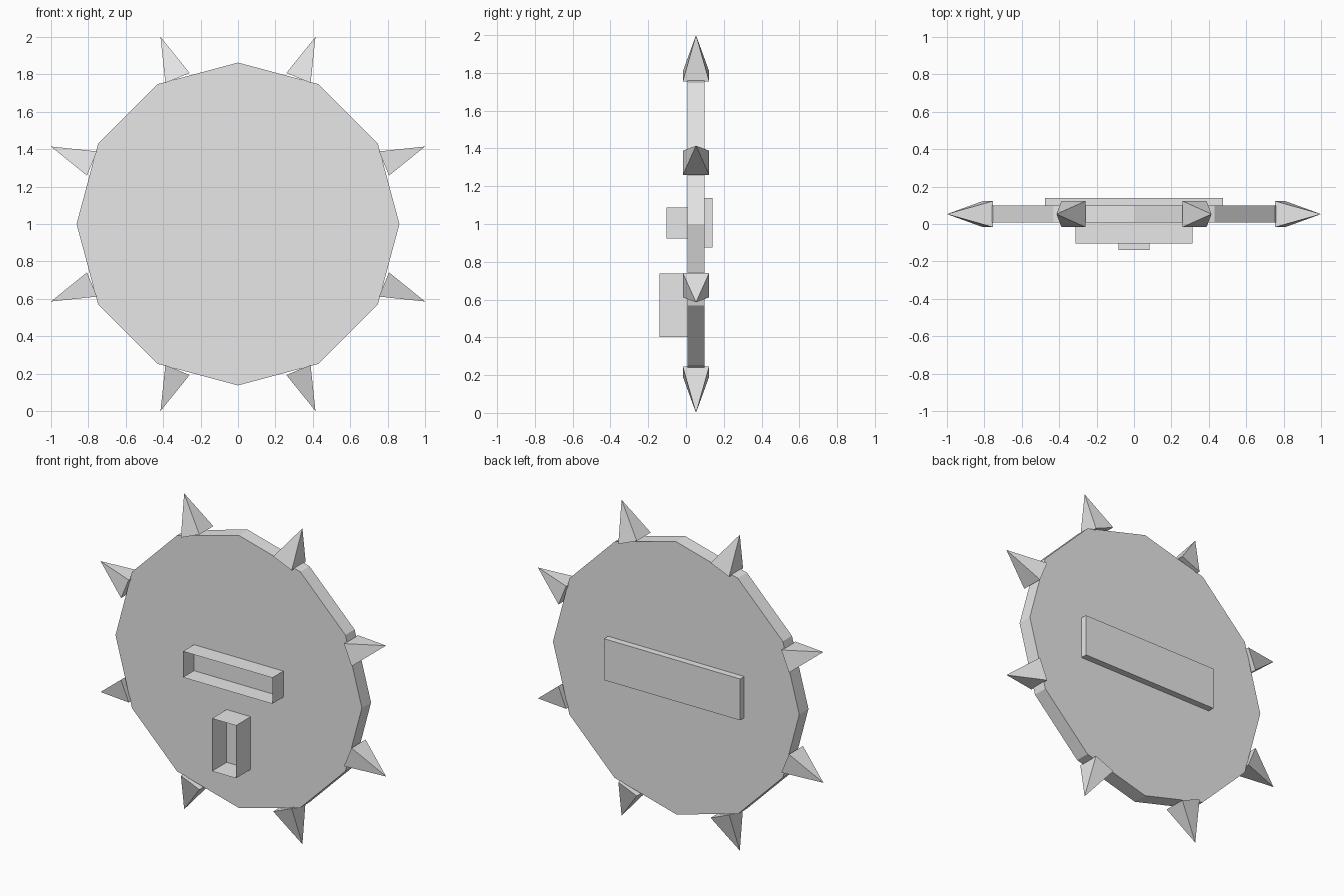
import bpy, bmesh, math
from mathutils import Matrix, Vector

if "Cube" in bpy.data.objects:
    bpy.data.objects.remove(bpy.data.objects["Cube"])

grey = bpy.data.materials.new("plain grey")
grey.diffuse_color = (0.8, 0.8, 0.8, 1)
grey.use_nodes = True
grey.node_tree.nodes["Principled BSDF"].inputs["Base Color"].default_value = grey.diffuse_color

MID_Y = 0.053   # centre plane of the disc


def finish(bm, name):
    mesh = bpy.data.meshes.new(name)
    bm.to_mesh(mesh)
    bm.free()
    mesh.materials.append(grey)
    obj = bpy.data.objects.new(name, mesh)
    bpy.context.collection.objects.link(obj)
    return obj


def box(name, half_x, y0, y1, z0, z1, open_ends=False):
    """Box centred on x; open_ends leaves out the front and back faces."""
    bm = bmesh.new()
    place = Matrix.Translation((0, (y0 + y1) / 2, (z0 + z1) / 2))
    size = Matrix.Diagonal((2 * half_x, y1 - y0, z1 - z0, 1))
    bmesh.ops.create_cube(bm, size=1, matrix=place @ size)
    if open_ends:
        bm.normal_update()
        ends = [f for f in bm.faces if abs(f.normal.y) > 0.9]
        bmesh.ops.delete(bm, geom=ends, context='FACES_ONLY')
    return finish(bm, name)


# Twelve-sided disc, standing upright with a corner at the top
bm = bmesh.new()
bmesh.ops.create_cone(bm, cap_ends=True, segments=12, radius1=0.863, radius2=0.863,
                      depth=0.092,
                      matrix=Matrix.Translation((0, MID_Y, 1)) @ Matrix.Rotation(math.pi / 2, 4, 'X'))
finish(bm, "disc")

# Eight square pyramid spikes around the rim
BASE_R, TIP_R, HALF = 0.845, 1.0824, 0.07
for i in range(8):
    a = math.radians(22.5 + 45 * i)
    out = Vector((math.cos(a), 0, math.sin(a)))
    side = Vector((-math.sin(a), 0, math.cos(a)))
    centre = Vector((0, MID_Y, 1))
    bm = bmesh.new()
    base = [bm.verts.new(centre + out * BASE_R + side * HALF * s + Vector((0, HALF * t, 0)))
            for s, t in ((-1, -1), (1, -1), (1, 1), (-1, 1))]
    tip = bm.verts.new(centre + out * TIP_R)
    bm.faces.new(base)
    for k in range(4):
        bm.faces.new((base[k], base[(k + 1) % 4], tip))
    bmesh.ops.recalc_face_normals(bm, faces=bm.faces)
    finish(bm, f"spike_{i + 1}")

# Open rectangular sleeves on the front
box("wide_front_sleeve", 0.313, -0.104, 0.007, 0.922, 1.087, open_ends=True)
box("tall_front_sleeve", 0.084, -0.14, 0.007, 0.403, 0.737, open_ends=True)

# Solid plate on the back
box("back_plate", 0.477, 0.09, 0.14, 0.875, 1.137)
